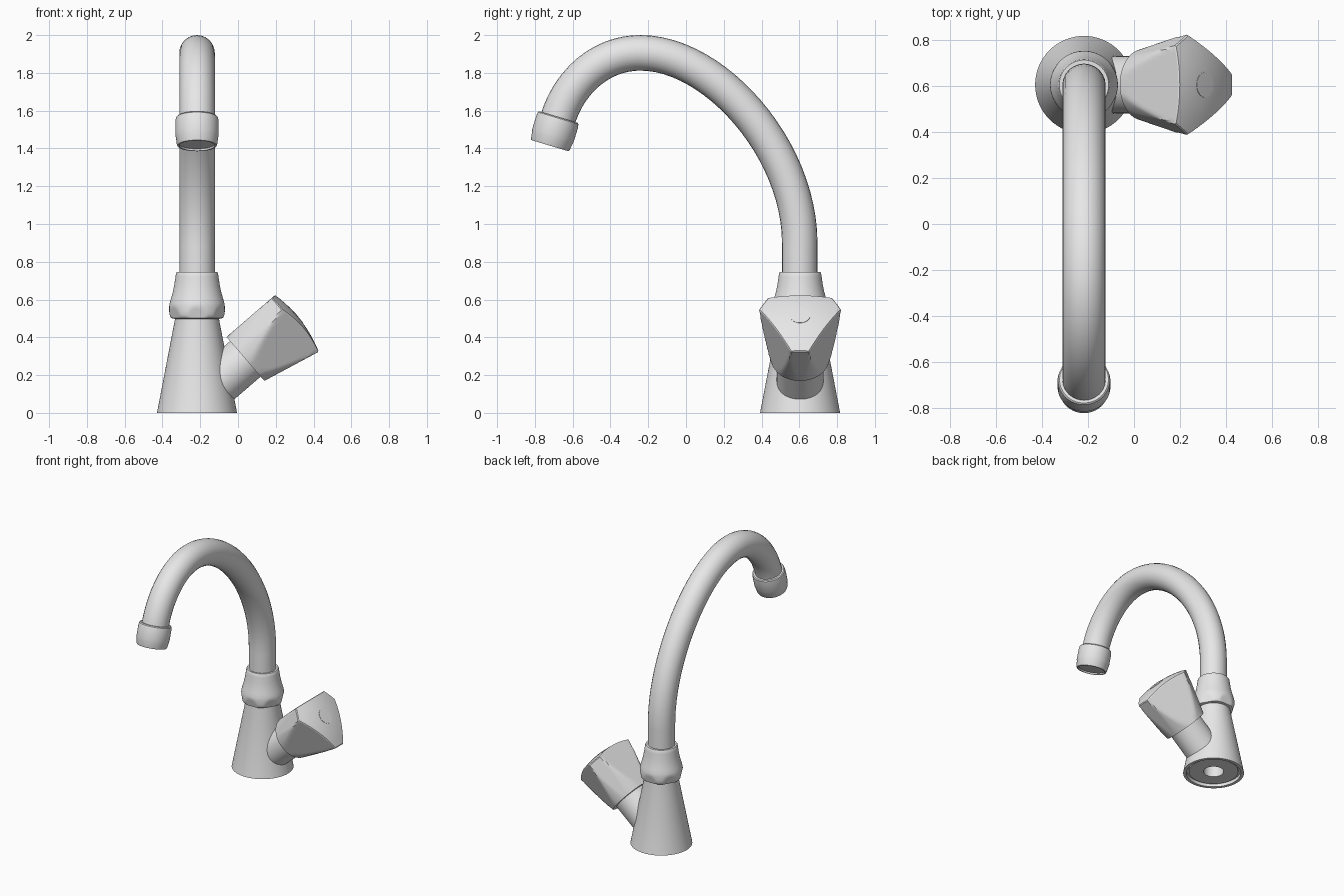
import bpy, bmesh, math
from mathutils import Matrix, Vector

cube = bpy.data.objects.get("Cube")
if cube:
    bpy.data.objects.remove(cube, do_unlink=True)

metal = bpy.data.materials.new("light_grey_metal")
metal.use_nodes = True
grey = (0.8, 0.8, 0.8, 1)
metal.diffuse_color = grey
metal.node_tree.nodes["Principled BSDF"].inputs["Base Color"].default_value = grey

AX, AY = -0.217, 0.604          # vertical axis of the body
KNOB_TILT = math.radians(49.2)  # valve axis, leaning from vertical towards +x


def finish(obj, angle=30):
    bpy.ops.object.select_all(action='DESELECT')
    obj.select_set(True)
    bpy.context.view_layer.objects.active = obj
    bpy.ops.object.shade_smooth_by_angle(angle=math.radians(angle))


def loft(name, rows, matrix, segs=64, angle=30):
    """Skin rings around local z. Each row is (radius, z) or a function of
    the angle giving them; a zero radius closes the end."""
    bm = bmesh.new()
    rings = []
    for row in rows:
        at = row if callable(row) else (lambda a, row=row: row)
        if at(0)[0] == 0:
            rings.append([bm.verts.new((0, 0, at(0)[1]))] * segs)
            continue
        ring = []
        for i in range(segs):
            a = 2 * math.pi * i / segs
            r, z = at(a)
            ring.append(bm.verts.new((r * math.cos(a), r * math.sin(a), z)))
        rings.append(ring)
    for lo, hi in zip(rings, rings[1:]):
        for i in range(segs):
            j = (i + 1) % segs
            corners = list(dict.fromkeys((lo[i], lo[j], hi[j], hi[i])))
            bm.faces.new(corners)
    bmesh.ops.recalc_face_normals(bm, faces=bm.faces)
    mesh = bpy.data.meshes.new(name)
    bm.to_mesh(mesh)
    bm.free()
    mesh.materials.append(metal)
    obj = bpy.data.objects.new(name, mesh)
    obj.matrix_world = matrix
    bpy.context.collection.objects.link(obj)
    finish(obj, angle)
    return obj


def off_flat(a, sides, first):
    """Angle from the nearest flat's normal on a regular polygon."""
    step = 2 * math.pi / sides
    return (a - first + step / 2) % step - step / 2


upright = Matrix.Translation((AX, AY, 0))

# Tapered body with a recessed underside and inlet hole
loft("body", [(0, 0.1), (0.07, 0.1), (0.07, 0.012), (0.172, 0.012), (0.172, 0.025),
              (0.19, 0.025), (0.19, 0), (0.212, 0), (0.116, 0.5), (0.116, 0.51),
              (0, 0.51)], upright)


# Collar: turned bell with six flats chamfering its lower band
def collar_row(r, z):
    flat = 0.13 + max(0, z - 0.5) * 0.25
    return lambda a: (min(r, flat / math.cos(off_flat(a, 6, math.pi / 2))), z)


collar = [(0.118, 0.498), (0.136, 0.502), (0.142, 0.51), (0.145, 0.52), (0.147, 0.535),
          (0.147, 0.55), (0.147, 0.565), (0.145, 0.58), (0.138, 0.605), (0.128, 0.64),
          (0.12, 0.68), (0.114, 0.72), (0.111, 0.74), (0.107, 0.746), (0.09, 0.746)]
loft("collar", [(0, 0.498)] + [collar_row(r, z) for r, z in collar] + [(0, 0.746)],
     upright, segs=96)

# Swan-neck spout: swept round tube
curve = bpy.data.curves.new("spout", 'CURVE')
curve.dimensions = '3D'
curve.bevel_depth = 0.094
curve.bevel_resolution = 10
curve.resolution_u = 24
curve.use_fill_caps = True
tip = Vector((AX, -0.668, 1.59))
aim = Vector((0, -0.287, -0.958))
path = [((AX, 0.602, 0.7), (0, 0, 0.06), (0, 0, 0.06)),
        ((AX, 0.602, 0.9), (0, 0, 0.06), (0, 0, 0.5)),
        ((AX, -0.24, 1.906), (0, -0.3, 0), (0, 0.39, 0)),
        (tip + aim * 0.04, aim * 0.2, aim * 0.02)]
path[2] = (path[2][0], (0, -0.39, 0), (0, -0.22, 0))
spline = curve.splines.new('BEZIER')
spline.bezier_points.add(len(path) - 1)
for p, (co, back, ahead) in zip(spline.bezier_points, path):
    p.handle_left_type = p.handle_right_type = 'FREE'
    p.co = co
    p.handle_left = Vector(co) - Vector(back)
    p.handle_right = Vector(co) + Vector(ahead)
spout = bpy.data.objects.new("spout", curve)
bpy.context.collection.objects.link(spout)
bpy.ops.object.select_all(action='DESELECT')
spout.select_set(True)
bpy.context.view_layer.objects.active = spout
bpy.ops.object.convert(target='MESH')
spout = bpy.context.view_layer.objects.active
spout.data.materials.clear()
spout.data.materials.append(metal)
finish(spout)

# Nozzle: lipped sleeve with a shallow recess underneath
nozzle_frame = Matrix.Translation((AX, -0.675, 1.566)) @ Matrix.Rotation(math.radians(163.3), 4, 'X')
loft("nozzle", [(0, 0.002), (0.106, 0), (0.112, 0.006), (0.115, 0.03), (0.115, 0.1),
                (0.112, 0.112), (0.107, 0.15), (0.103, 0.158), (0.094, 0.158),
                (0.093, 0.148), (0, 0.148)], nozzle_frame)

# Valve stem
knob_frame = Matrix.Translation((0.039, AY, 0.286)) @ Matrix.Rotation(KNOB_TILT, 4, 'Y')
loft("valve_stem", [(0, -0.25), (0.124, -0.25), (0.124, 0.01), (0, 0.01)], knob_frame)


# Knob: flaring cone trimmed by three flats, with a crowned end
def knob_radius(a, t):
    cone = 0.154 + 0.08 * t
    corner = 0.154 + 0.07 * t
    return min(cone, 0.153 / math.cos(off_flat(a, 3, math.pi)),
               corner / math.cos(off_flat(a, 3, 0)))


def crown(r):
    return 0.357 - 0.75 * r * r


def knob_side(t):
    return lambda a: (knob_radius(a, t), t * (crown(knob_radius(a, 1)) - 0.005))


def knob_end(k):
    return lambda a: (k * knob_radius(a, 1), crown(k * knob_radius(a, 1)))


rows = [(0, 0)] + [knob_side(i / 12) for i in range(13)]
rows += [knob_end(k) for k in (0.98, 0.8, 0.6, 0.4, 0.2)] + [(0, crown(0))]
loft("knob", rows, knob_frame, segs=120, angle=25)

# Round button, almost flush with the end of the knob
loft("knob_button", [(0, 0.34), (0.055, 0.34), (0.055, 0.3565), (0, 0.3585)],
     knob_frame, segs=48)
